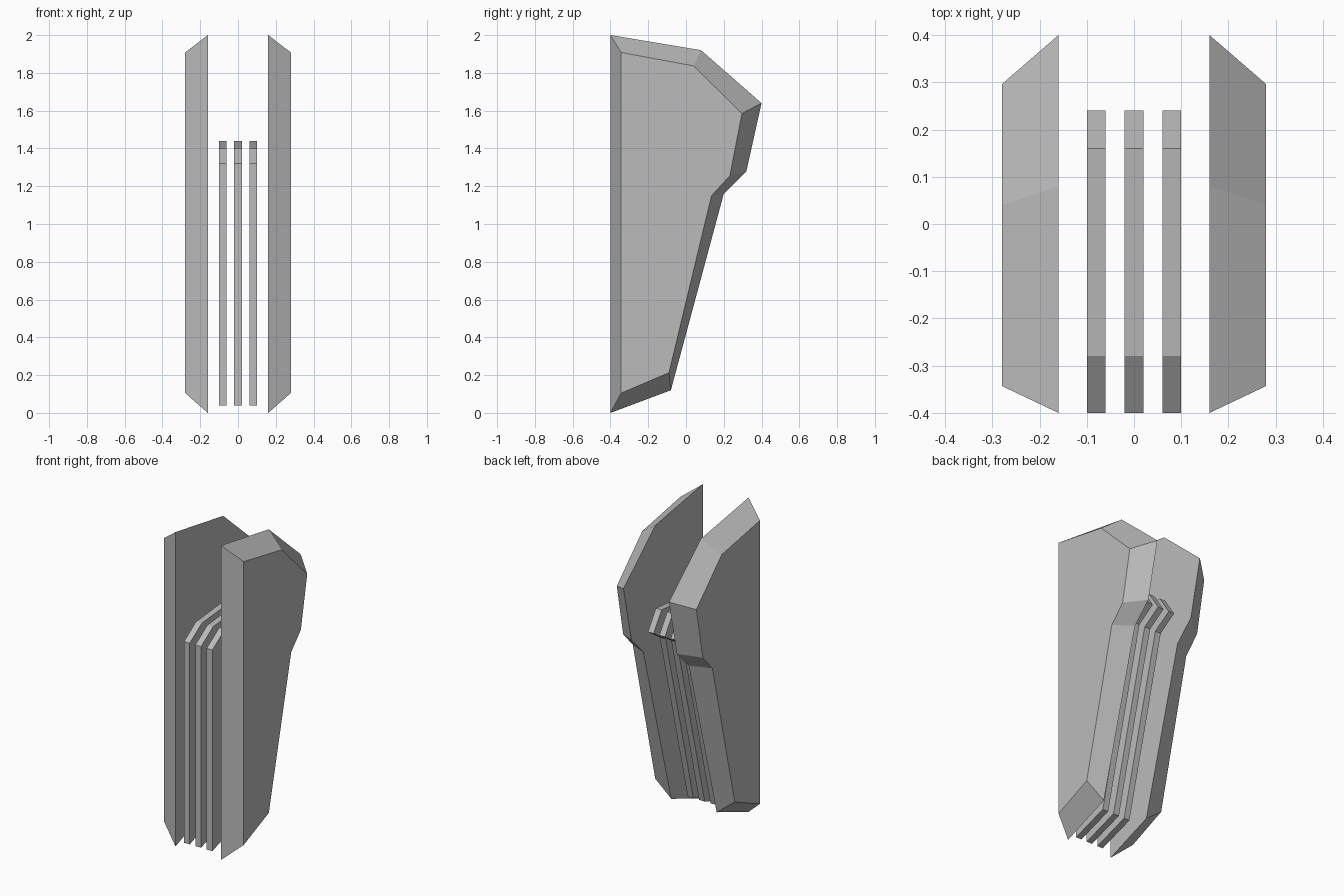
import bpy
import bmesh

cube = bpy.data.objects.get("Cube")
if cube:
    bpy.data.objects.remove(cube, do_unlink=True)

grey = bpy.data.materials.new("plain grey")
grey.use_nodes = True
colour = (0.5, 0.5, 0.5, 1)
grey.diffuse_color = colour
grey.node_tree.nodes["Principled BSDF"].inputs["Base Color"].default_value = colour


def loft(name, x_a, profile_a, x_b, profile_b):
    """Join two matching (y, z) outlines at two x positions into a solid."""
    bm = bmesh.new()
    a = [bm.verts.new((x_a, y, z)) for y, z in profile_a]
    b = [bm.verts.new((x_b, y, z)) for y, z in profile_b]
    bm.faces.new(a)
    bm.faces.new(b[::-1])
    for i in range(len(a)):
        j = (i + 1) % len(a)
        bm.faces.new((a[j], a[i], b[i], b[j]))
    bmesh.ops.recalc_face_normals(bm, faces=bm.faces)
    mesh = bpy.data.meshes.new(name)
    bm.to_mesh(mesh)
    bm.free()
    mesh.materials.append(grey)
    obj = bpy.data.objects.new(name, mesh)
    bpy.context.collection.objects.link(obj)
    return obj


# Side panels: full outline on the inner face, bevelled in to the outer face
panel_inner = [(-0.4, 0), (-0.4, 2), (0.08, 1.92), (0.4, 1.64),
               (0.32, 1.28), (0.2, 1.16), (-0.08, 0.12)]
panel_outer = [(-0.343, 0.105), (-0.343, 1.908), (0.04, 1.837), (0.296, 1.585),
               (0.232, 1.255), (0.135, 1.15), (-0.09, 0.213)]
for name, side in (("left_panel", 1), ("right_panel", -1)):
    loft(name, side * 0.16, panel_inner, side * 0.28, panel_outer)

# Three thin fins standing between the panels
fin = [(-0.4, 0.04), (-0.4, 1.32), (-0.28, 1.4), (0.16, 1.44),
       (0.24, 1.32), (0.12, 1.24), (-0.16, 0.12)]
for name, x in (("right_fin", -0.08), ("middle_fin", 0), ("left_fin", 0.08)):
    loft(name, x - 0.02, fin, x + 0.02, fin)
